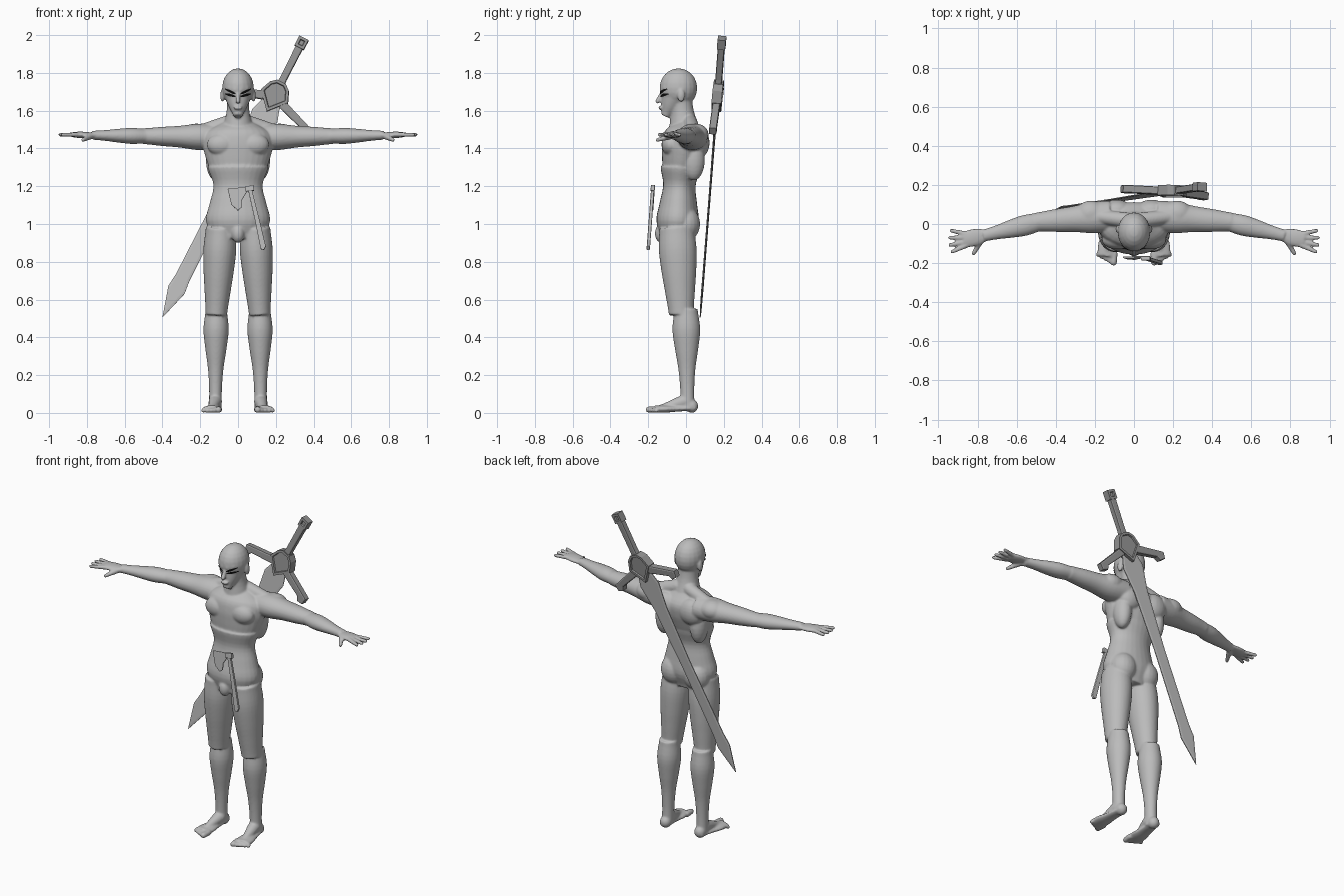
import bpy, bmesh, math
from mathutils import Vector, Matrix

cube = bpy.data.objects.get("Cube")
if cube:
    bpy.data.objects.remove(cube, do_unlink=True)


def material(name, value):
    mat = bpy.data.materials.new(name)
    mat.use_nodes = True
    colour = (value, value, value, 1)
    mat.diffuse_color = colour
    mat.node_tree.nodes["Principled BSDF"].inputs["Base Color"].default_value = colour
    return mat


GREY = material("light grey", 0.5)
DARK = material("mid grey", 0.3)
BLACK = material("black", 0.005)


def finish(bm, name, mat):
    mesh = bpy.data.meshes.new(name)
    bm.to_mesh(mesh)
    bm.free()
    mesh.materials.append(mat)
    ob = bpy.data.objects.new(name, mesh)
    bpy.context.scene.collection.objects.link(ob)
    return ob


def mirror_point(point, side):
    return Vector((side * point[0], point[1], point[2]))


def eased(values, t):
    """Smooth curve through evenly spaced values, t from zero to one."""
    last = len(values) - 1
    i = min(int(t * last), last - 1)
    f = t * last - i
    before, a = values[max(i - 1, 0)], values[i]
    b, after = values[i + 1], values[min(i + 2, last)]
    start, end = (b - before) / 2, (after - a) / 2
    return a + f * (start + f * (3 * (b - a) - 2 * start - end + f * (2 * (a - b) + start + end)))


def limb(bm, start, end, widths, flat=1, side=1, sides=28):
    """Oval form between two joints; widths are evenly spaced half-widths."""
    start, end = mirror_point(start, side), mirror_point(end, side)
    along = (end - start).normalized()
    across = Vector((0, 1, 0)) if abs(along.x) > abs(along.y) + abs(along.z) else Vector((1, 0, 0))
    across = (across - along * across.dot(along)).normalized()
    deep = along.cross(across) * flat
    steps = 4 * (len(widths) - 1)
    rings = []
    for k in range(steps + 1):
        centre, r = start.lerp(end, k / steps), eased(widths, k / steps)
        angles = [math.tau * i / sides for i in range(sides)]
        rings.append([bm.verts.new(centre + r * (across * math.cos(a) + deep * math.sin(a)))
                      for a in angles])
    for low, high in zip(rings, rings[1:]):
        for i in range(sides):
            j = (i + 1) % sides
            bm.faces.new((low[i], low[j], high[j], high[i]))
    bm.faces.new(rings[0])
    bm.faces.new(rings[-1])


def ball(bm, centre, radii, side=1):
    place = Matrix.Translation(mirror_point(centre, side)) @ Matrix.Diagonal((*radii, 1))
    bmesh.ops.create_uvsphere(bm, u_segments=20, v_segments=12, radius=1, matrix=place)


def capsule(bm, start, end, first, last, side=1):
    limb(bm, start, end, (first, last), side=side, sides=16)
    ball(bm, start, [first] * 3, side)
    ball(bm, end, [last] * 3, side)


# Trunk, neck and head, later fused with the limbs
bm = bmesh.new()
limb(bm, (0, -.05, .92), (0, -.03, 1.3), (.13, .17, .15, .13, .16), .66)
limb(bm, (0, -.03, 1.28), (0, .01, 1.55), (.15, .17, .185, .17, .07), .64)
limb(bm, (0, -.01, 1.5), (0, -.03, 1.7), (.08, .06, .06))
ball(bm, (0, -.04, 1.72), (.084, .1, .104))
limb(bm, (0, -.11, 1.57), (0, -.06, 1.68), (.024, .05, .07))
capsule(bm, (0, -.13, 1.69), (0, -.15, 1.65), .01, .013)
ball(bm, (0, -.135, 1.615), (.025, .012, .01))
ball(bm, (0, -.13, .95), (.035, .035, .05))

for side in (1, -1):
    # Ear and brow ridge
    ball(bm, (.083, -.026, 1.68), (.011, .02, .035), side)
    capsule(bm, (.015, -.13, 1.71), (.05, -.11, 1.72), .01, .01, side)
    # Neck slope, chest, flank, shoulder blade, shoulder and seat
    capsule(bm, (.04, .02, 1.54), (.2, .04, 1.49), .04, .036, side)
    ball(bm, (.085, -.08, 1.42), (.08, .05, .06), side)
    ball(bm, (.12, .04, 1.34), (.05, .06, .11), side)
    ball(bm, (.09, .07, 1.43), (.08, .055, .08), side)
    ball(bm, (.22, .05, 1.475), (.08, .07, .057), side)
    ball(bm, (.08, 0, 1), (.08, .075, .09), side)
    # Arm, forearm and palm
    limb(bm, (.12, .04, 1.46), (.5, .01, 1.465), (.08, .08, .066, .058, .048), .87, side)
    limb(bm, (.49, .01, 1.465), (.77, -.06, 1.47), (.048, .053, .046, .036, .03), .8, side)
    limb(bm, (.75, -.055, 1.47), (.87, -.08, 1.473), (.03, .04, .045, .04), .38, side)
    # Fanned fingers and thumb
    for i in range(4):
        base = Vector((.855, -.05 - .02 * i, 1.473))
        angle = .2 * (1 - i)
        reach = .09 - .006 * abs(i - 1.5)
        tip = base + reach * Vector((math.cos(angle), math.sin(angle), 0))
        capsule(bm, base, tip, .0125, .0105, side)
    capsule(bm, (.78, -.08, 1.465), (.82, -.15, 1.445), .017, .011, side)
    # Thigh, shin, foot, instep and heel
    limb(bm, (.09, -.05, .98), (.115, -.025, .52), (.08, .087, .08, .068, .057), 1.15, side)
    limb(bm, (.115, 0, .55), (.12, .008, .02), (.056, .067, .056, .041, .034, .034), 1.1, side)
    limb(bm, (.12, .05, .024), (.14, -.165, .02), (.03, .034, .04, .05, .048), .4, side)
    capsule(bm, (.12, -.01, .06), (.135, -.13, .024), .036, .02, side)
    ball(bm, (.12, .03, .036), (.034, .035, .036), side)
    # Toes shrink away from the inner one
    for i in range(5):
        r = .014 - .0006 * i + (.003 if i == 0 else 0)
        x = .1 + .02 * i
        capsule(bm, (x, -.15, .018), (x + .004, -.197 + .01 * i, r), r, r, side)

bmesh.ops.recalc_face_normals(bm, faces=bm.faces)
body = finish(bm, "body", GREY)
fuse = body.modifiers.new("fuse", "REMESH")
fuse.mode = "VOXEL"
fuse.voxel_size = .0055
fuse.use_smooth_shade = True
relax = body.modifiers.new("relax", "SMOOTH")
relax.factor = .5
relax.iterations = 8

# Brows and eyes are thin tapered strips laid on the face
bpy.context.view_layer.update()
skin = body.evaluated_get(bpy.context.evaluated_depsgraph_get())


def face_strip(name, low, rise, thick, side, columns=8):
    bm = bmesh.new()
    pairs = []
    for k in range(columns + 1):
        t = k / columns
        half = thick * math.sin(math.pi * (.15 + .75 * t))
        pair = []
        for z in (low + rise * t + half, low + rise * t - half):
            source = Vector((side * (.012 + .055 * t), -.4, z))
            hit, point, normal, _ = skin.ray_cast(source, Vector((0, 1, 0)))
            pair.append(bm.verts.new(point + normal * .003))
        pairs.append(pair)
    for (a, b), (c, d) in zip(pairs, pairs[1:]):
        face = bm.faces.new((a, b, d, c))
        face.normal_update()
        if face.normal.y > 0:
            face.normal_flip()
    finish(bm, name, BLACK)


for side, label in ((1, "left"), (-1, "right")):
    face_strip(label + "_brow", 1.69, .025, .007, side)
    face_strip(label + "_eye", 1.676, .014, .007, side)


def frame(origin, across, along):
    along = Vector(along).normalized()
    across = Vector(across)
    across = (across - along * across.dot(along)).normalized()
    turn = Matrix((across, along, across.cross(along))).transposed().to_4x4()
    return Matrix.Translation(origin) @ turn


def plate(name, place, outline, thick, mat, insets, shift=0):
    """Extrude a flat outline, then inset both broad faces."""
    bm = bmesh.new()
    ends = [[bm.verts.new((u, v, shift + h)) for u, v in outline] for h in (-thick / 2, thick / 2)]
    caps = [bm.faces.new(end) for end in ends]
    for i in range(len(outline)):
        j = (i + 1) % len(outline)
        bm.faces.new((ends[0][i], ends[0][j], ends[1][j], ends[1][i]))
    bmesh.ops.recalc_face_normals(bm, faces=bm.faces)
    for width, depth in insets:
        bmesh.ops.inset_region(bm, faces=caps, thickness=width, depth=depth, use_even_offset=True)
    bm.transform(place)
    finish(bm, name, mat)


def mirrored(half):
    return half + [(-u, v) for u, v in reversed(half) if u]


# Great sword slung across the back, measured from its tip
sword = frame((-.4, .075, .505), (.89, -.08, -.45), (.745, .115, 1.47))
RIM = [(.006, .003)]
RECESS = [(.014, 0), (.003, -.009)]
plate("sword_blade", sword, mirrored([(0, 0), (.048, .165), (.04, .24), (.038, .7), (.05, 1.05),
      (.075, 1.2), (.05, 1.28)]), .005, GREY, [(.012, .002)])
plate("sword_guard_block", sword, mirrored([(0, 1.225), (.08, 1.315), (.055, 1.375), (.025, 1.4)]),
      .052, DARK, RECESS)
arm = [(.045, 1.275), (.19, 1.23), (.205, 1.205), (.24, 1.21), (.245, 1.25), (.055, 1.32)]
for side, label in ((1, "left"), (-1, "right")):
    plate(label + "_guard_arm", sword, [(side * u, v) for u, v in arm], .034, DARK, RIM)
plate("sword_grip", sword, mirrored([(.022, 1.38), (.018, 1.42), (.02, 1.61)]), .03, DARK, RIM)
plate("sword_pommel", sword, mirrored([(.027, 1.605), (.027, 1.662)]), .044, DARK, RECESS)

# Small hatchet hanging at the belly
hatchet = frame((0, -.265, 0), (1, 0, 0), (0, .075, 1))
EDGE = [(.003, .002)]
plate("hatchet_haft", hatchet, [(.05, 1.2), (.07, 1.2), (.11, 1.04), (.147, .885), (.137, .865),
      (.12, .87), (.09, 1.02)], .014, GREY, EDGE)
plate("hatchet_socket", hatchet, [(.036, 1.2), (.082, 1.21), (.086, 1.18), (.04, 1.175)],
      .018, GREY, EDGE)
plate("hatchet_blade", hatchet, [(-.055, 1.19), (.045, 1.2), (.045, 1.17), (.02, 1.13), (.018, 1.09),
      (0, 1.075), (-.035, 1.105)], .006, GREY, EDGE, -.006)
